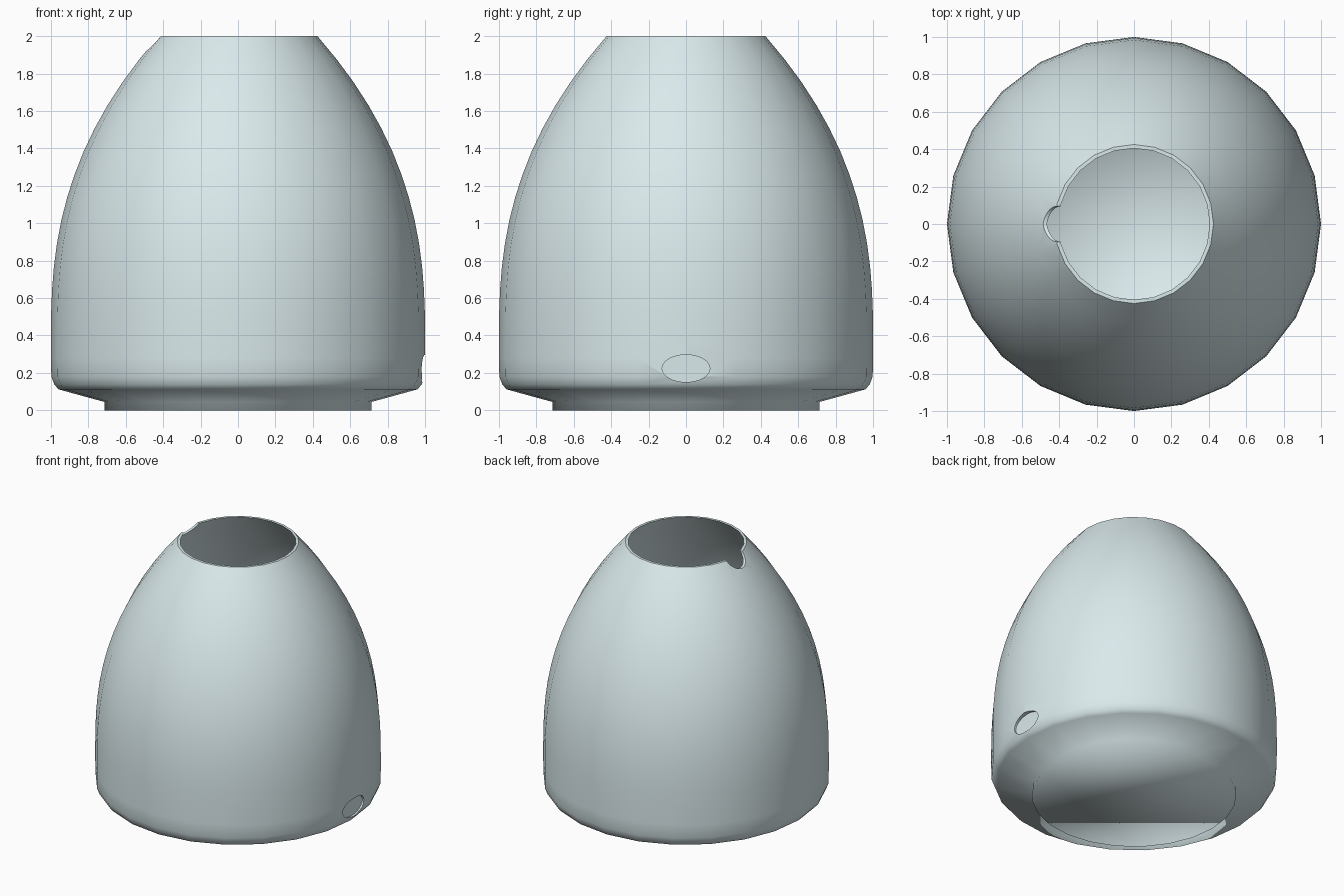
import bpy, bmesh, math

if "Cube" in bpy.data.objects:
    bpy.data.objects.remove(bpy.data.objects["Cube"])

SIDES = 24
WALL = .02
FLOOR = .46

# outer profile, bottom to top: collar, flare, then a smooth tapering dome
dome = []
for i in range(14):
    z = .4 + 1.6 * i / 13
    dome.append((1 - .575 * ((z - .4) / 1.6) ** 2.45, z))
outer = [(.715, 0), (.715, .045), (.96, .112), (.982, .138), (.998, .18), (1, .28)] + dome
# inner profile, top down to the cavity floor above the solid base
inner = [(r - WALL, z) for r, z in reversed(dome[1:])]
inner += [(.98, FLOOR)]

# hollow dome on a solid base
bm = bmesh.new()
rings = []
for r, z in outer + inner:
    rings.append([bm.verts.new((r * math.cos(2 * math.pi * i / SIDES),
                                r * math.sin(2 * math.pi * i / SIDES), z))
                  for i in range(SIDES)])
for a, b in zip(rings, rings[1:]):
    for i in range(SIDES):
        j = (i + 1) % SIDES
        bm.faces.new((a[i], a[j], b[j], b[i]))
bm.faces.new(rings[0][::-1])
bm.faces.new(rings[-1])
bmesh.ops.recalc_face_normals(bm, faces=bm.faces)
me = bpy.data.meshes.new("shell")
bm.to_mesh(me)
bm.free()
shell = bpy.data.objects.new("shell", me)
bpy.context.collection.objects.link(shell)


def cut_oval(name, x, z, half_y, half_z, length):
    """Cut an oval tunnel that runs along x."""
    bpy.ops.mesh.primitive_cylinder_add(vertices=32, radius=1, depth=length,
                                        location=(x, 0, z), rotation=(0, math.pi / 2, 0))
    c = bpy.context.object
    c.name = name
    c.scale = (half_z, half_y, 1)
    c.hide_render = True
    m = shell.modifiers.new(name, 'BOOLEAN')
    m.operation, m.solver, m.object = 'DIFFERENCE', 'EXACT', c
    bpy.context.view_layer.objects.active = shell
    bpy.ops.object.modifier_apply(modifier=name)
    bpy.data.objects.remove(c)


# rim notch on the left, shallow oval recess on the right
cut_oval("rim_notch", -.5, 2, .095, .073, .5)
cut_oval("side_recess", 1.07, .224, .128, .073, .2)

# smooth surface, with crisp edges only at the rim and the recess
bm = bmesh.new()
bm.from_mesh(shell.data)
for f in bm.faces:
    f.smooth = True
for e in bm.edges:
    m = (e.verts[0].co + e.verts[1].co) / 2
    at_rim = m.z > 1.85
    at_recess = m.x > .9 and abs(m.y) < .135 and .145 < m.z < .302
    if (at_rim or at_recess) and e.calc_face_angle(0) > math.radians(40):
        e.smooth = False
bm.to_mesh(shell.data)
bm.free()

# pale blue-grey finish
mat = bpy.data.materials.new("pale_grey")
mat.diffuse_color = (.7, .82, .84, 1)
mat.use_nodes = True
mat.node_tree.nodes["Principled BSDF"].inputs["Base Color"].default_value = mat.diffuse_color
shell.data.materials.clear()
shell.data.materials.append(mat)
